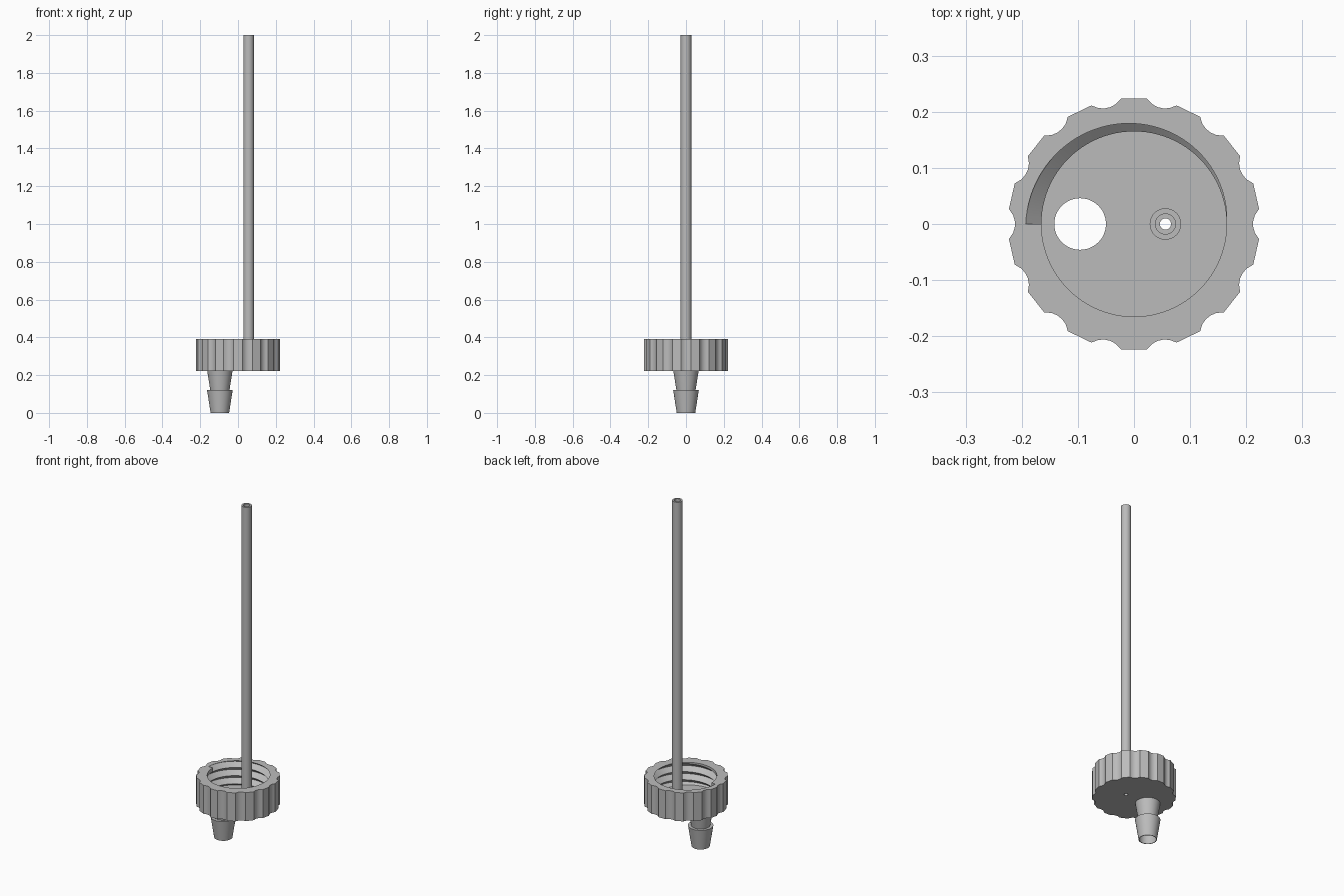
import bpy, bmesh
from math import radians, cos, sin, pi

if "Cube" in bpy.data.objects:
    bpy.data.objects.remove(bpy.data.objects["Cube"])

# Single grey plastic
grey = bpy.data.materials.new("grey_plastic")
grey.use_nodes = True
grey.diffuse_color = (0.5, 0.5, 0.5, 1)
grey.node_tree.nodes["Principled BSDF"].inputs["Base Color"].default_value = (0.5, 0.5, 0.5, 1)

CAP_BOTTOM, FLOOR, CAP_TOP = 0.222, 0.25, 0.39
BARB_X, TUBE_X = -0.096, 0.056


def finish(bm, name):
    bmesh.ops.recalc_face_normals(bm, faces=bm.faces)
    mesh = bpy.data.meshes.new(name)
    bm.to_mesh(mesh)
    bm.free()
    mesh.materials.append(grey)
    obj = bpy.data.objects.new(name, mesh)
    bpy.context.collection.objects.link(obj)
    return obj


def smooth(obj):
    bpy.ops.object.select_all(action="DESELECT")
    obj.select_set(True)
    bpy.context.view_layer.objects.active = obj
    bpy.ops.object.shade_smooth_by_angle(angle=radians(25))


def lathe(name, profile, x, segments=48):
    """Closed ring of (radius, z) points turned about a vertical axis at x."""
    bm = bmesh.new()
    rings = [[bm.verts.new((x + r * cos(2 * pi * i / segments), r * sin(2 * pi * i / segments), z))
              for r, z in profile] for i in range(segments)]
    n = len(profile)
    for i in range(segments):
        a, b = rings[i], rings[(i + 1) % segments]
        for k in range(n):
            bm.faces.new((a[k], b[k], b[(k + 1) % n], a[(k + 1) % n]))
    return finish(bm, name)


def cylinder(name, radius, x, z0, z1):
    bm = bmesh.new()
    bmesh.ops.create_cone(bm, cap_ends=True, segments=48, radius1=radius, radius2=radius, depth=z1 - z0)
    bmesh.ops.translate(bm, verts=bm.verts, vec=(x, 0, (z0 + z1) / 2))
    return finish(bm, name)


def grip_body(name, lobes=14):
    """Scalloped prism for the outside of the cap."""
    notch = [(-6.9, 0.2245), (-4.2, 0.216), (-1.4, 0.2125), (1.4, 0.2125), (4.2, 0.216), (6.9, 0.2245)]
    bm = bmesh.new()
    ring = []
    for i in range(lobes):
        for offset, r in notch:
            t = 2 * pi * i / lobes + radians(offset)
            ring.append(bm.verts.new((r * cos(t), r * sin(t), CAP_BOTTOM)))
    base = bm.faces.new(ring)
    top = bmesh.ops.extrude_face_region(bm, geom=[base], use_keep_orig=True)["geom"]
    bmesh.ops.translate(bm, verts=[v for v in top if isinstance(v, bmesh.types.BMVert)],
                        vec=(0, 0, CAP_TOP - CAP_BOTTOM))
    return finish(bm, name)


def thread_plug(name, crest=0.165, root=0.193, pitch=0.048, steps=96, turns=4):
    """Screw-shaped solid; its groove runs out through the rim at -x."""
    bm = bmesh.new()
    columns = []
    for i in range(steps + 1):
        turn = i / steps
        t = pi - 2 * pi * turn

        def radius(z):
            phase = (CAP_TOP - z) / pitch - turn
            if phase < -0.5:
                return crest
            return root - (root - crest) * 2 * abs(phase - round(phase))

        levels = [CAP_TOP - pitch * (turn + k / 2) for k in range(-1, 2 * turns)]
        levels = [min(max(z, FLOOR), CAP_TOP) for z in levels]
        points = [(radius(z), z) for z in [CAP_TOP] + levels + [FLOOR]]
        points.insert(0, (points[0][0], CAP_TOP + 0.03))
        columns.append([bm.verts.new((r * cos(t), r * sin(t), z)) for r, z in points])
    for a, b in zip(columns, columns[1:]):
        for k in range(len(a) - 1):
            bm.faces.new((a[k], b[k], b[k + 1], a[k + 1]))
    # Flat wall where the groove starts
    first, last = columns[0], columns[-1]
    bm.faces.new((first[0], first[1], first[4], last[1], last[0]))
    bmesh.ops.remove_doubles(bm, verts=bm.verts, dist=1e-5)
    bmesh.ops.dissolve_degenerate(bm, edges=bm.edges, dist=1e-5)
    bmesh.ops.holes_fill(bm, edges=[e for e in bm.edges if e.is_boundary], sides=0)
    return finish(bm, name)


# Screw cap: threaded recess, spout hole and small tube hole
cap = grip_body("screw_cap")
cutters = [thread_plug("thread_cutter"),
           cylinder("spout_hole_cutter", 0.046, BARB_X, 0.15, 0.3),
           cylinder("tube_hole_cutter", 0.01, TUBE_X, 0.15, 0.3)]
for cutter in cutters:
    cutter.hide_render = True
    cutter.hide_viewport = True
    mod = cap.modifiers.new(cutter.name, "BOOLEAN")
    mod.operation = "DIFFERENCE"
    mod.solver = "EXACT"
    mod.object = cutter
bpy.context.view_layer.update()
cut_mesh = bpy.data.meshes.new_from_object(cap.evaluated_get(bpy.context.evaluated_depsgraph_get()))
cap.modifiers.clear()
cap.data = cut_mesh
for cutter in cutters:
    bpy.data.objects.remove(cutter)

# Barbed hose spout under the cap
spout = lathe("barbed_spout", [(0.046, 0), (0.049, 0), (0.068, 0.122), (0.051, 0.122),
                               (0.067, CAP_BOTTOM), (0.046, CAP_BOTTOM)], BARB_X)

# Long hollow tube rising from the cap floor
tube = lathe("long_tube", [(0.018, FLOOR), (0.028, FLOOR), (0.028, 2), (0.018, 2)], TUBE_X)

for part in (cap, spout, tube):
    smooth(part)
